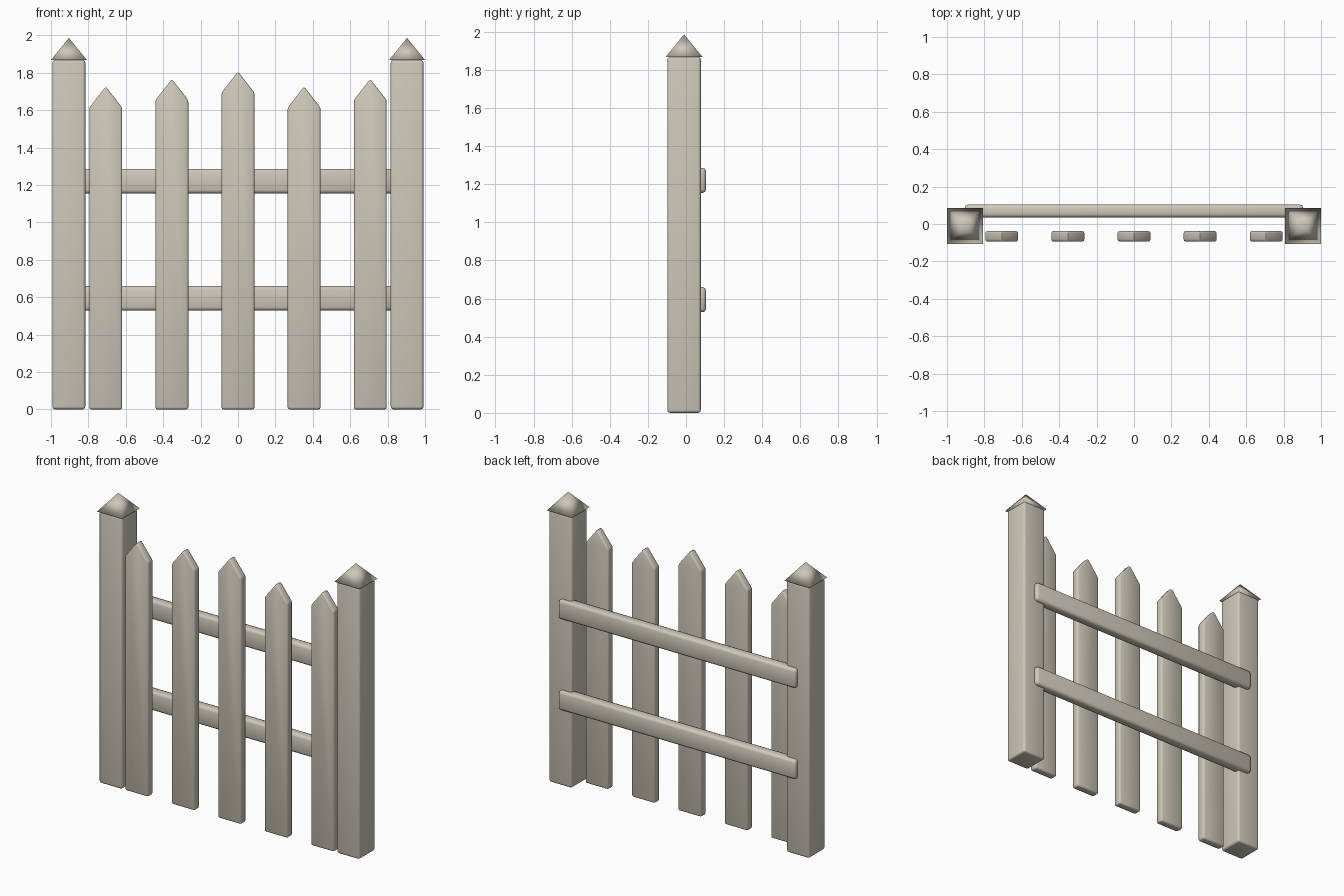
import bpy, bmesh, math

if "Cube" in bpy.data.objects:
    bpy.data.objects.remove(bpy.data.objects["Cube"])

wood = bpy.data.materials.new("weathered_cream_wood")
wood.diffuse_color = (0.62, 0.58, 0.49, 1.0)
wood.use_nodes = True
wood.node_tree.nodes["Principled BSDF"].inputs["Base Color"].default_value = wood.diffuse_color


def finish(name, bm, bevel=0.0, segments=2, angle=None):
    """Turn a bmesh into a smooth-shaded wooden part with rounded edges."""
    bmesh.ops.recalc_face_normals(bm, faces=bm.faces)
    if bevel:
        bmesh.ops.bevel(bm, geom=bm.edges[:], offset=bevel, segments=segments,
                        profile=0.5, affect='EDGES', clamp_overlap=True)
    mesh = bpy.data.meshes.new(name)
    bm.to_mesh(mesh)
    bm.free()
    mesh.materials.append(wood)
    obj = bpy.data.objects.new(name, mesh)
    bpy.context.collection.objects.link(obj)
    bpy.ops.object.select_all(action='DESELECT')
    obj.select_set(True)
    bpy.context.view_layer.objects.active = obj
    if angle:
        bpy.ops.object.shade_smooth_by_angle(angle=math.radians(angle))
    else:
        bpy.ops.object.shade_smooth()
    return obj


def prism(name, outline, y0, y1, bevel, segments=2):
    """Extrude an (x, z) outline from y0 to y1."""
    bm = bmesh.new()
    face = bm.faces.new([bm.verts.new((x, y0, z)) for x, z in outline])
    ext = bmesh.ops.extrude_face_region(bm, geom=[face])
    for v in ext["geom"]:
        if isinstance(v, bmesh.types.BMVert):
            v.co.y = y1
    return finish(name, bm, bevel, segments, 50)


def box(name, x0, x1, y0, y1, z0, z1, bevel, segments=2):
    return prism(name, [(x0, z0), (x1, z0), (x1, z1), (x0, z1)],
                 y0, y1, bevel, segments)


# Posts with overhanging pyramid caps
POST_Y, POST_HALF, CAP_HALF = -0.010, 0.0875, 0.096
for side, sx in (("left", -1), ("right", 1)):
    cx = sx * 0.904
    box(f"{side}_post", cx - POST_HALF, cx + POST_HALF,
        POST_Y - POST_HALF, POST_Y + POST_HALF, 0.0, 1.868, 0.015, 3)
    bm = bmesh.new()
    base = [bm.verts.new((cx + a * CAP_HALF, POST_Y + b * CAP_HALF, 1.868))
            for a, b in ((-1, -1), (1, -1), (1, 1), (-1, 1))]
    tip = bm.verts.new((cx, POST_Y, 1.986))
    bm.faces.new(base)
    for i in range(4):
        bm.faces.new((base[i], base[(i + 1) % 4], tip))
    finish(f"{side}_post_cap", bm)

# Pointed pickets of varying height
for i, top in enumerate((1.726, 1.766, 1.806, 1.726, 1.766)):
    cx, w, shoulder = (i - 2) * 0.3535, 0.088, top - 0.113
    prism(f"picket_{i + 1}",
          [(cx - w, 0), (cx + w, 0), (cx + w, shoulder), (cx, top), (cx - w, shoulder)],
          -0.094, -0.038, 0.011)

# Horizontal rails behind the pickets
for name, z in (("lower_rail", 0.594), ("upper_rail", 1.220)):
    box(name, -0.904, 0.904, 0.035, 0.105, z - 0.066, z + 0.066, 0.018)
